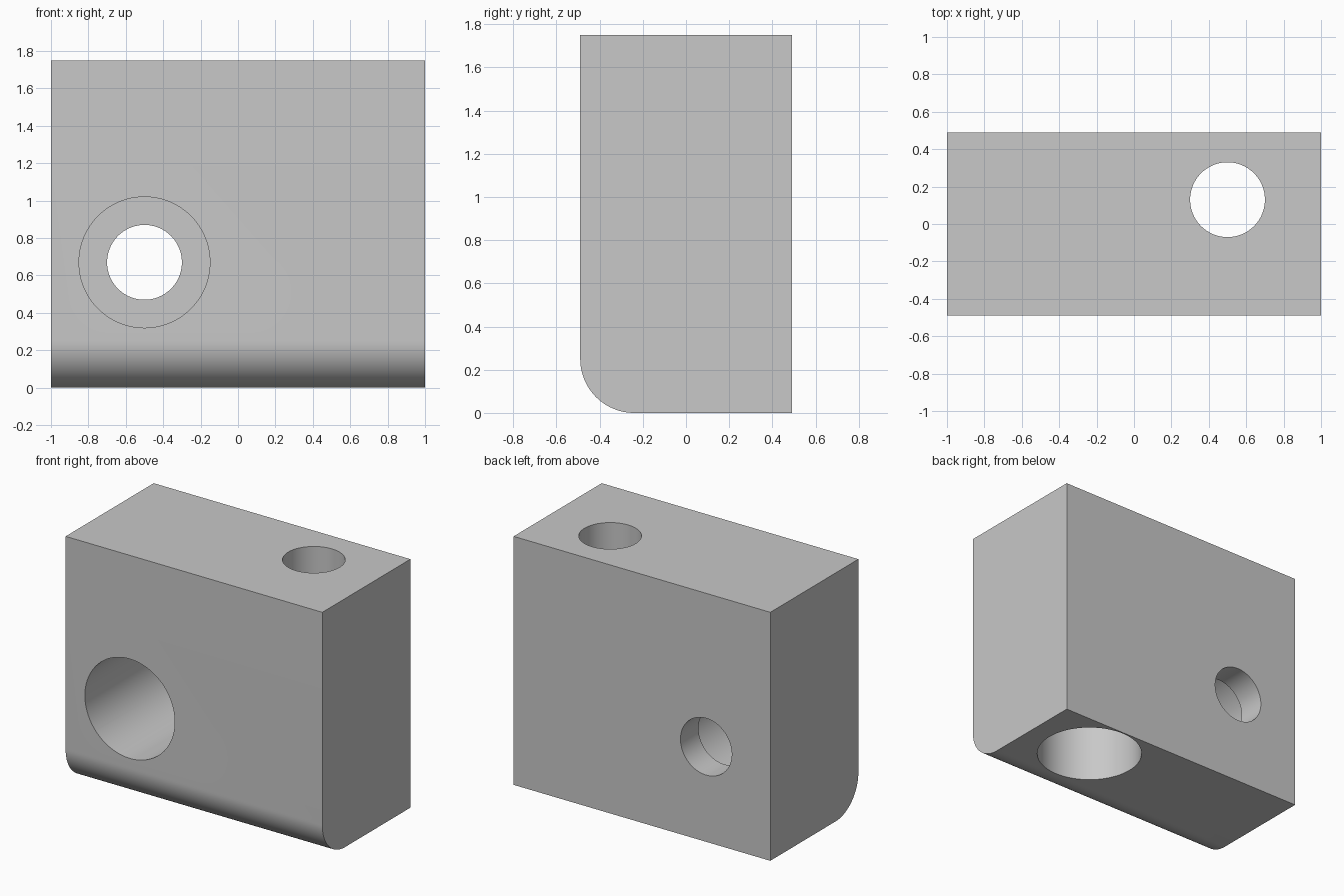
import bpy
import bmesh
import math
from mathutils import Matrix

cube = bpy.data.objects.get("Cube")
if cube:
    bpy.data.objects.remove(cube, do_unlink=True)

HALF_X, HALF_Y, HEIGHT = 1.0, 0.49, 1.75
FILLET = 0.25
BORE, COUNTERBORE, SHOULDER = 0.2, 0.35, 0.2

grey = bpy.data.materials.new("plain grey")
grey.use_nodes = True
grey.diffuse_color = (0.58, 0.58, 0.58, 1)
grey.node_tree.nodes["Principled BSDF"].inputs["Base Color"].default_value = grey.diffuse_color


def add_object(name, bm):
    bmesh.ops.recalc_face_normals(bm, faces=bm.faces)
    mesh = bpy.data.meshes.new(name)
    bm.to_mesh(mesh)
    bm.free()
    mesh.materials.append(grey)
    obj = bpy.data.objects.new(name, mesh)
    bpy.context.collection.objects.link(obj)
    return obj


def stepped_cutter(name, wide_end, step, narrow_end, matrix, sides=96):
    """Stepped round cutter along local z: wide up to the step, narrow beyond it."""
    bm = bmesh.new()
    rings = []
    for r, z in ((COUNTERBORE, wide_end), (COUNTERBORE, step), (BORE, step), (BORE, narrow_end)):
        angles = [2 * math.pi * i / sides for i in range(sides)]
        rings.append([bm.verts.new((r * math.cos(a), r * math.sin(a), z)) for a in angles])
    for a, b in zip(rings, rings[1:]):
        for i in range(sides):
            j = (i + 1) % sides
            bm.faces.new((a[i], a[j], b[j], b[i]))
    bm.faces.new(rings[0])
    bm.faces.new(rings[-1])
    bm.transform(matrix)
    cutter = add_object(name, bm)
    cutter.hide_render = True
    return cutter


# Block: side profile with a rounded lower front edge, extruded across x
profile = [(HALF_Y, 0), (HALF_Y, HEIGHT), (-HALF_Y, HEIGHT)]
for i in range(25):
    a = math.pi + math.pi / 2 * i / 24
    profile.append((-HALF_Y + FILLET * (1 + math.cos(a)), FILLET * (1 + math.sin(a))))
bm = bmesh.new()
side = bm.faces.new([bm.verts.new((-HALF_X, y, z)) for y, z in profile])
end = bmesh.ops.extrude_face_region(bm, geom=[side])["geom"]
bmesh.ops.translate(bm, vec=(2 * HALF_X, 0, 0),
                    verts=[v for v in end if isinstance(v, bmesh.types.BMVert)])
block = add_object("block", bm)

# Counterbored holes: one from the front, one from underneath
toward_back = Matrix.Translation((-0.5, 0, 0.67)) @ Matrix.Rotation(-math.pi / 2, 4, "X")
cutters = [
    stepped_cutter("front_hole_cutter", -HALF_Y - 0.1, HALF_Y - SHOULDER, HALF_Y + 0.1, toward_back),
    stepped_cutter("upright_hole_cutter", -0.1, HEIGHT - SHOULDER, HEIGHT + 0.1,
                   Matrix.Translation((0.5, 0.13, 0))),
]
bpy.ops.object.select_all(action="DESELECT")
block.select_set(True)
bpy.context.view_layer.objects.active = block
for cutter in cutters:
    cut = block.modifiers.new(cutter.name, "BOOLEAN")
    cut.operation = "DIFFERENCE"
    cut.solver = "EXACT"
    cut.object = cutter
    bpy.ops.object.modifier_apply(modifier=cut.name)
for cutter in cutters:
    bpy.data.objects.remove(cutter, do_unlink=True)

bpy.ops.object.shade_smooth_by_angle(angle=math.radians(30))
